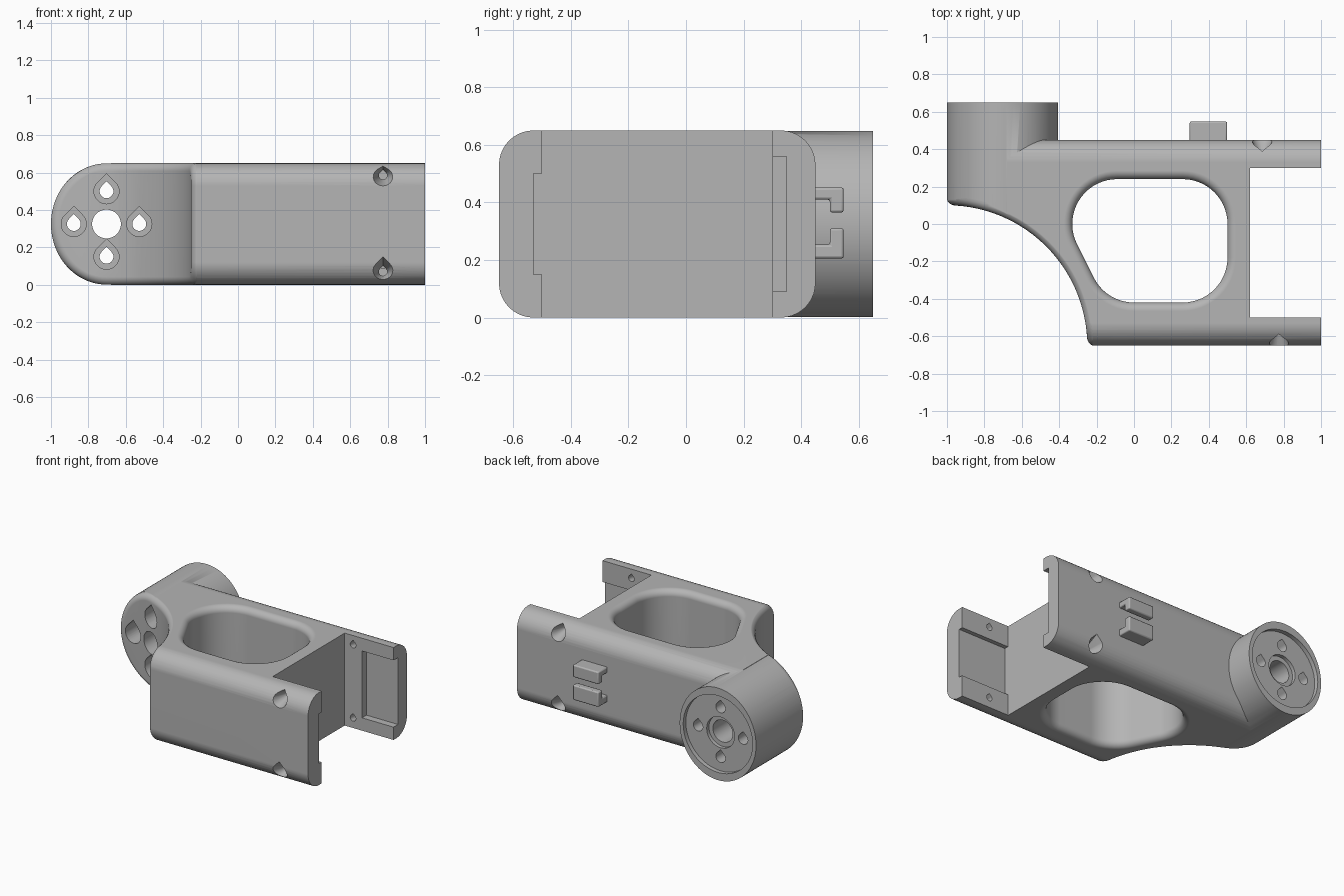
import bpy, bmesh
from math import sin, cos, asin, pi, radians, sqrt

cube = bpy.data.objects.get("Cube")
if cube:
    bpy.data.objects.remove(cube, do_unlink=True)

grey = bpy.data.materials.new("matte grey")
grey.use_nodes = True
COLOUR = (0.46, 0.46, 0.46, 1)
grey.diffuse_color = COLOUR
for node in grey.node_tree.nodes:
    if node.type == 'BSDF_PRINCIPLED':
        node.inputs["Base Color"].default_value = COLOUR

MID = 0.325          # half height of the bracket
FILLET = 0.045
EDGE = 0.12          # rounding of the long edges
BOSS_X, BOSS_A = -0.703, 0.297


def loft(name, rings, ladder=False):
    """Solid through equal rings of points; ladder caps suit curved ends."""
    bm = bmesh.new()
    loops = [[bm.verts.new(p) for p in ring] for ring in rings]
    n = len(loops[0])
    for a, b in zip(loops, loops[1:]):
        for i in range(n):
            j = (i + 1) % n
            bm.faces.new((a[i], a[j], b[j], b[i]))
    for cap in (loops[0], loops[-1]):
        if ladder:
            for i in range(n // 2 - 1):
                bm.faces.new((cap[i], cap[i + 1], cap[n - 2 - i], cap[n - 1 - i]))
        else:
            bm.faces.new(cap)
    bmesh.ops.recalc_face_normals(bm, faces=bm.faces[:])
    mesh = bpy.data.meshes.new(name)
    bm.to_mesh(mesh)
    bm.free()
    mesh.materials.append(grey)
    obj = bpy.data.objects.new(name, mesh)
    bpy.context.collection.objects.link(obj)
    return obj


def box(name, x, y, z):
    corners = ((0, 0), (1, 0), (1, 1), (0, 1))
    return loft(name, [[(x[i], y[j], h) for i, j in corners] for h in z])


def arc(cx, cy, rx, ry, start, end, steps):
    angles = [radians(start + (end - start) * i / steps) for i in range(steps + 1)]
    return [(cx + rx * cos(a), cy + ry * sin(a)) for a in angles]


def along_y(name, outline, stations):
    """Solid along y; outline(r) gives x, z points for each (y, r) station."""
    return loft(name, [[(x, y, z) for x, z in outline(r)] for y, r in stations])


def combine(target, tool, operation='DIFFERENCE'):
    mod = target.modifiers.new("combine", 'BOOLEAN')
    mod.operation, mod.object, mod.solver = operation, tool, 'EXACT'
    bpy.context.view_layer.objects.active = target
    bpy.ops.object.modifier_apply(modifier=mod.name)
    bpy.data.objects.remove(tool, do_unlink=True)


def round_hole(name, r0, stations):
    return along_y(name, lambda r: arc(BOSS_X, MID, r, r, 0, 352.5, 47), stations)


def teardrop(name, cx, cz, stations):
    def outline(r):
        return arc(cx, cz, r, r, 135, 405, 24) + [(cx, cz + r * sqrt(2))]
    return along_y(name, outline, stations)


# Long body with rounded edges
profile = []
for cy, cz, start in ((0.45 - EDGE, 0.65 - EDGE, 0), (EDGE - 0.65, 0.65 - EDGE, 90),
                      (EDGE - 0.65, EDGE, 180), (0.45 - EDGE, EDGE, 270)):
    profile += arc(cy, cz, EDGE, EDGE, start, start + 90, 10)
body = loft("bracket_body", [[(x, y, z) for y, z in profile] for x in (-0.68, 1)])

# Round boss at the end
boss = along_y("boss", lambda r: arc(BOSS_X, MID, r, 0.324, 0, 356.25, 95),
               [(-0.4, BOSS_A), (0.65, BOSS_A)])
combine(body, boss, 'UNION')

# Concave front sweep with a filleted rim
R = 0.75
W = 2 * R * sin(pi / 4)


def sweep_ring(inset, r, shift=0):
    half = arc(BOSS_A, 0, BOSS_A - inset, MID - inset, 177, 90, 20)
    end = W - EDGE
    half += [(BOSS_A + (end - BOSS_A) * i / 20, MID - inset) for i in range(1, 20)]
    half += arc(end, MID - EDGE, EDGE - inset, EDGE - inset, 90, 0, 8)
    ring = []
    for u, z in half + [(u, -z) for u, z in reversed(half)]:
        t = asin(u / R) if u < W / 2 else pi / 2 - asin((W - u) / R)
        ring.append((-1 + r * sin(t) - shift, -0.65 + r * cos(t) - shift, MID + z))
    return ring


rings = []
for k in range(7):
    a = k / 6 * pi / 2
    rings.append(sweep_ring(FILLET * (1 - sin(a)) - 0.003, R + FILLET * (1 - cos(a))))
rings += [sweep_ring(-0.3, R + FILLET), sweep_ring(-0.3, 0.02, 0.5)]
combine(body, loft("sweep_cutter", rings, ladder=True))

# Window through the body, flared at top and bottom


def window_ring(z, grow):
    r = 0.24 + grow
    pts = (arc(0.26, 0, r, r, 0, 90, 14) + arc(-0.09, 0, r, r, 90, 206.6, 18)
           + arc(0, -0.18, r, r, 206.6, 270, 10) + arc(0.26, -0.18, r, r, 270, 360, 14))
    return [(x, y, z) for x, y in pts]


flare = [(FILLET * (1 - cos(k * pi / 12)), FILLET * (1 - sin(k * pi / 12))) for k in range(7)]
rings = [window_ring(-0.05, FILLET)] + [window_ring(z, g) for z, g in flare]
rings += [window_ring(0.65 - z, g) for z, g in reversed(flare)] + [window_ring(0.7, FILLET)]
combine(body, loft("window_cutter", rings))

# Open slot between the two arms, and the recesses inside them
combine(body, box("slot_cutter", (0.62, 1.2), (-0.5, 0.3), (-0.1, 0.75)))
combine(body, box("front_arm_channel", (0.622, 1.2), (-0.53, -0.45), (0.15, 0.5)))
combine(body, box("back_arm_recess", (0.755, 1.2), (0.25, 0.35), (0.09, 0.56)))

# Boss: shallow back recess, centre bore and four teardrop screw holes
combine(body, round_hole("back_recess", 0, [(0.62, 0.27), (0.75, 0.27)]))
combine(body, round_hole("bore", 0, [(-0.5, 0.077), (0.595, 0.077),
                                     (0.5951, 0.108), (0.7, 0.108)]))
for dx, dz in ((0.175, 0), (-0.175, 0), (0, 0.175), (0, -0.175)):
    combine(body, teardrop("boss_screw", BOSS_X + dx, MID + dz,
                           [(-0.5, 0.067), (0.45, 0.067), (0.4501, 0.037), (0.7, 0.037)]))

# Countersunk screw holes in both arms
for z in (0.07, 0.585):
    for x, face, inward in ((0.775, -0.65, 1), (0.685, 0.45, -1)):
        steps = [(face - 0.05 * inward, 0.056), (face, 0.056),
                 (face + 0.1 * inward, 0.022), (face + 0.2 * inward, 0.022)]
        combine(body, teardrop("arm_screw", x, z, steps))

# Two hooked clips on the back
clips = []
for name, outer, step, tip in (("lower_clip", 0.205, 0.253, 0.31),
                               ("upper_clip", 0.452, 0.41, 0.365)):
    hook = [(0.44, outer), (0.548, outer), (0.548, tip), (0.5, tip), (0.5, step), (0.44, step)]
    clip = loft(name, [[(x, y, z) for y, z in hook] for x in (0.298, 0.498)])
    bevel = clip.modifiers.new("soft edges", 'BEVEL')
    bevel.width, bevel.segments = 0.008, 2
    clips.append(clip)

# Smooth shading with crisp edges
for obj in [body] + clips:
    bpy.ops.object.select_all(action='DESELECT')
    obj.select_set(True)
    bpy.context.view_layer.objects.active = obj
    bpy.ops.object.shade_smooth_by_angle(angle=radians(28))
    weighted = obj.modifiers.new("clean normals", 'WEIGHTED_NORMAL')
    weighted.keep_sharp = True
